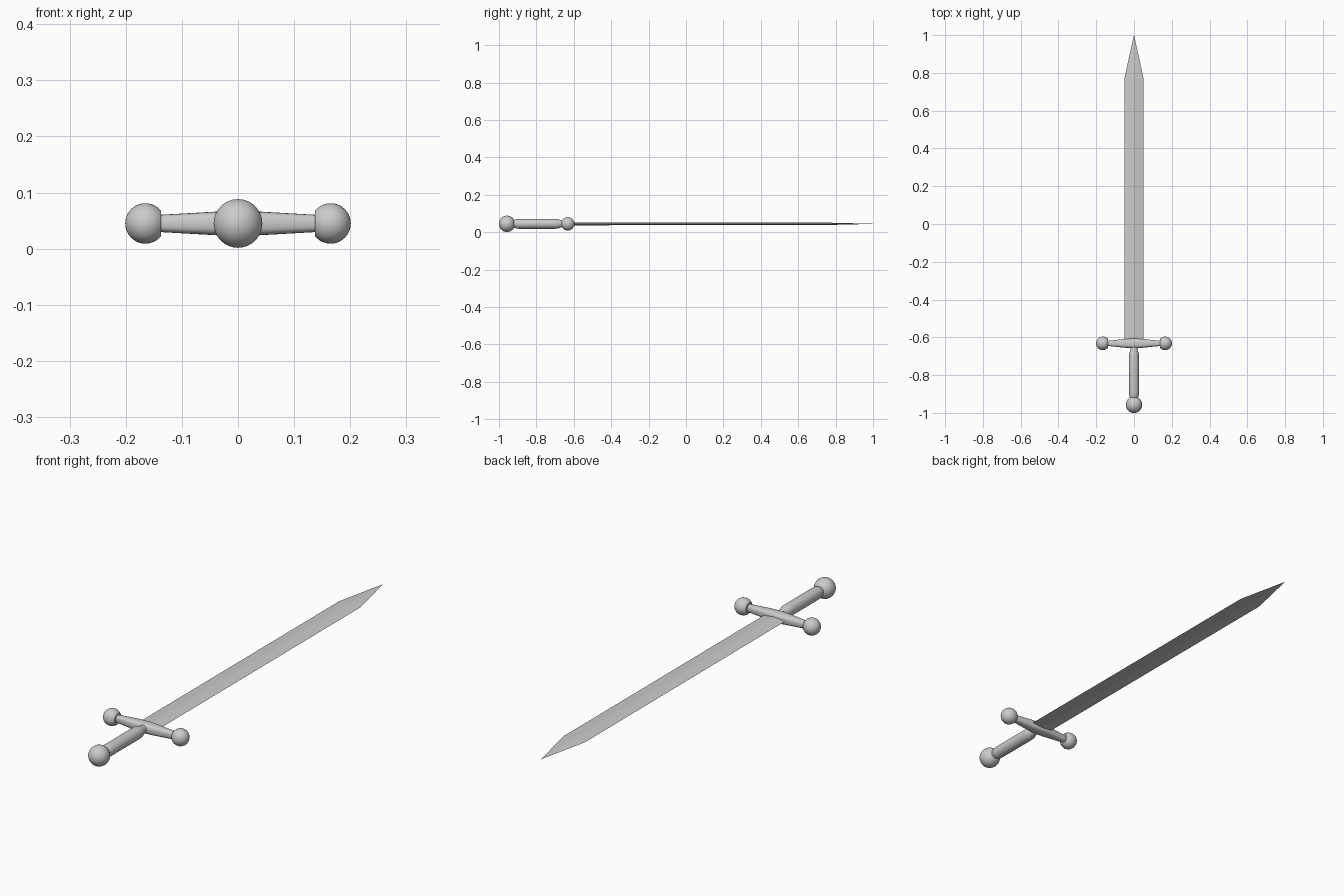
import bpy, bmesh, math
from mathutils import Vector

if "Cube" in bpy.data.objects:
    bpy.data.objects.remove(bpy.data.objects["Cube"])

ZC = 0.045       # height of the sword's centre plane
GUARD_Y = -0.632


def finish(name, bm, angle=None):
    bmesh.ops.recalc_face_normals(bm, faces=bm.faces)
    me = bpy.data.meshes.new(name)
    bm.to_mesh(me)
    bm.free()
    ob = bpy.data.objects.new(name, me)
    bpy.context.collection.objects.link(ob)
    if angle:
        bpy.ops.object.select_all(action='DESELECT')
        ob.select_set(True)
        bpy.context.view_layer.objects.active = ob
        bpy.ops.object.shade_smooth_by_angle(angle=math.radians(angle))
    return ob


def loft(name, rings, angle=None):
    """Skin a list of equal-sized rings of points and cap the ends."""
    bm = bmesh.new()
    loops = [[bm.verts.new(p) for p in ring] for ring in rings]
    n = len(loops[0])
    for a, b in zip(loops, loops[1:]):
        for i in range(n):
            j = (i + 1) % n
            bm.faces.new((a[i], a[j], b[j], b[i]))
    bm.faces.new(loops[0])
    bm.faces.new(loops[-1])
    return finish(name, bm, angle)


def lathe(name, profile, axis, centre, n=32, angle=40):
    """Revolve (position, radius) pairs about the x or y axis."""
    rings = []
    for t, r in profile:
        ring = []
        for i in range(n):
            a = 2 * math.pi * i / n
            u, v = r * math.cos(a), r * math.sin(a)
            p = (t, u, v) if axis == 'x' else (u, t, v)
            ring.append(Vector(p) + Vector(centre))
        rings.append(ring)
    return loft(name, rings, angle)


def ball(r, start, end, flip=1, steps=16):
    """Profile of a ball truncated between two polar angles."""
    out = []
    for i in range(steps + 1):
        a = math.radians(start + (end - start) * i / steps)
        out.append((-flip * r * math.cos(a), r * math.sin(a)))
    return out


# blade: diamond section, narrowing to a point
rings = []
for y, w, h in ((-0.63, 0.051, 0.008), (0.77, 0.051, 0.006), (0.998, 0.0008, 0.0005)):
    rings.append([(w, y, ZC), (0, y, ZC + h), (-w, y, ZC), (0, y, ZC - h)])
loft("blade", rings)

# crossguard: rounded box section, thickest in the middle
rings = []
for x, hy, hz in ((-0.145, 0.013, 0.015), (-0.04, 0.024, 0.021), (0, 0.026, 0.022),
                  (0.04, 0.024, 0.021), (0.145, 0.013, 0.015)):
    ring = []
    for i in range(24):
        a = 2 * math.pi * i / 24
        c, s = math.cos(a), math.sin(a)
        ring.append((x, GUARD_Y + hy * math.copysign(abs(c) ** 0.7, c),
                     ZC + hz * math.copysign(abs(s) ** 0.7, s)))
    rings.append(ring)
loft("crossguard", rings, 40)

# guard end balls, flattened on the inner side
for side, label in ((1, "right"), (-1, "left")):
    lathe("guard_ball_" + label, ball(0.036, 40, 179, side), 'x',
          (side * 0.165, GUARD_Y, ZC))

# grip with tapered ends
lathe("grip", ((-0.94, 0.017), (-0.925, 0.018), (-0.905, 0.0255), (-0.895, 0.0265),
               (-0.70, 0.0265), (-0.685, 0.025), (-0.665, 0.018), (-0.64, 0.017)),
      'y', (0, 0, ZC), angle=50)

# pommel
lathe("pommel", ball(0.0435, 1, 150), 'y', (0, -0.957, ZC))
